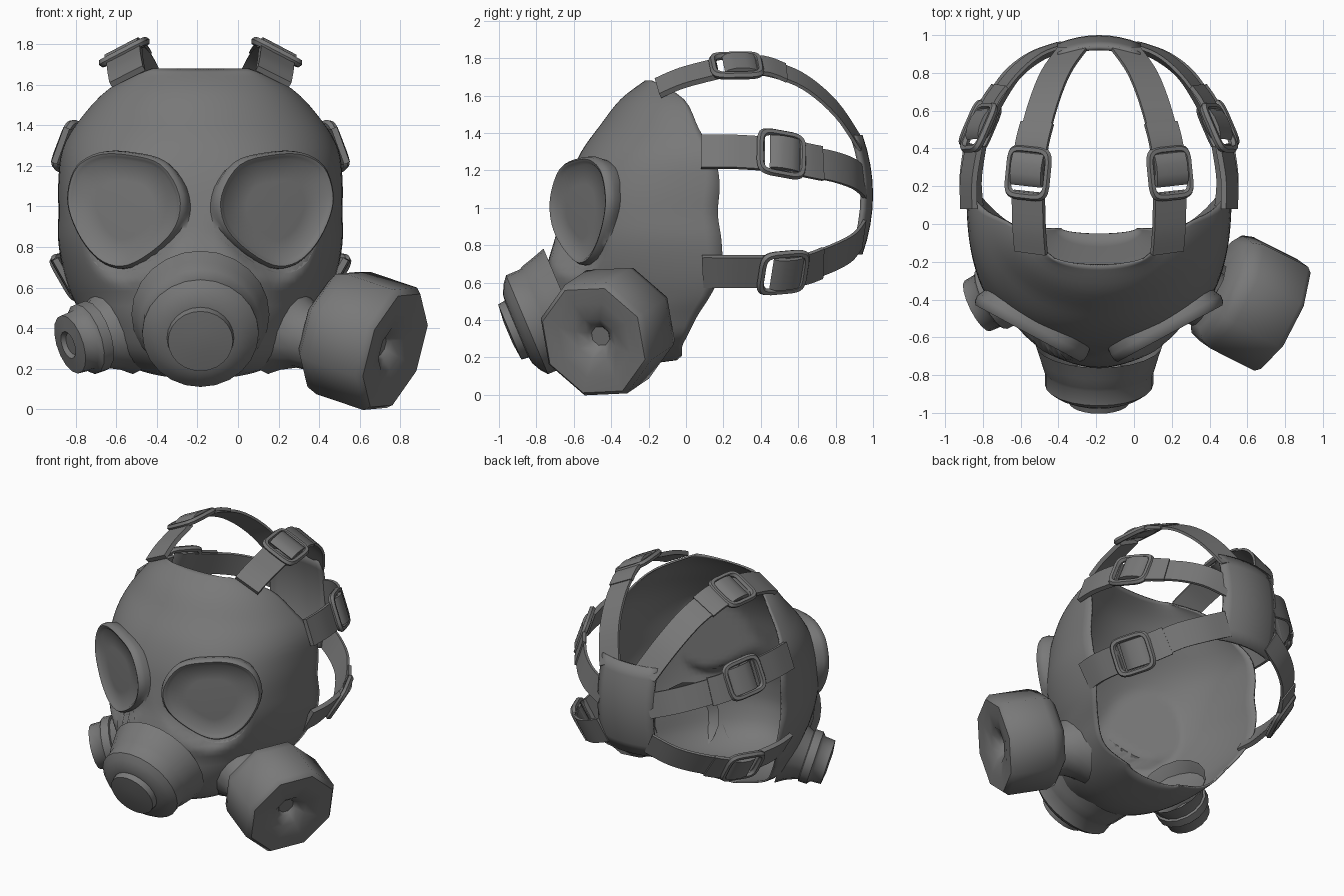
import bpy, math
from mathutils import Vector
from mathutils.bvhtree import BVHTree

if "Cube" in bpy.data.objects:
    bpy.data.objects.remove(bpy.data.objects["Cube"])

CX = -0.185  # the face's symmetry plane
grey = bpy.data.materials.new("dark_grey_rubber")
grey.use_nodes = True
COLOR = (0.19, 0.19, 0.19, 1)
grey.diffuse_color = COLOR
grey.node_tree.nodes["Principled BSDF"].inputs["Base Color"].default_value = COLOR


def make(name, verts, faces, angle=50, thickness=0):
    mesh = bpy.data.meshes.new(name)
    mesh.from_pydata([(v[0] + CX, v[1], v[2]) for v in verts], [], faces)
    mesh.materials.append(grey)
    obj = bpy.data.objects.new(name, mesh)
    bpy.context.collection.objects.link(obj)
    bpy.ops.object.select_all(action="DESELECT")
    obj.select_set(True)
    bpy.context.view_layer.objects.active = obj
    bpy.ops.object.mode_set(mode="EDIT")
    bpy.ops.mesh.select_all(action="SELECT")
    bpy.ops.mesh.normals_make_consistent(inside=False)
    bpy.ops.object.mode_set(mode="OBJECT")
    bpy.ops.object.shade_smooth_by_angle(angle=math.radians(angle))
    if thickness:
        mod = obj.modifiers.new("thickness", "SOLIDIFY")
        mod.thickness = thickness
        mod.offset = -1
    return obj


def loft(name, rings, closed=False, caps=(True, True), angle=50):
    n, m = len(rings[0]), len(rings)
    faces = []
    for i in range(m if closed else m - 1):
        a, b = i * n, (i + 1) % m * n
        faces += [(a + j, a + (j + 1) % n, b + (j + 1) % n, b + j) for j in range(n)]
    if not closed:
        if caps[0]:
            faces.append(tuple(range(n)))
        if caps[1]:
            faces.append(tuple(range((m - 1) * n, m * n)))
    return make(name, [v for r in rings for v in r], faces, angle)


def smooth(points, steps, closed=False):
    """Catmull-Rom resampling of points of any dimension."""
    p = [Vector(q) for q in points]
    n = len(p)
    get = (lambda i: p[i % n]) if closed else (lambda i: p[min(max(i, 0), n - 1)])
    out = []
    for i in range(n if closed else n - 1):
        a, b, c, d = (get(i + k) for k in (-1, 0, 1, 2))
        for k in range(steps):
            t = k / steps
            out.append(0.5 * (2 * b + (c - a) * t + (2 * a - 5 * b + 4 * c - d) * t * t
                              + (3 * b - a - 3 * c + d) * t ** 3))
    return out if closed else out + [p[-1]]


def lathe(name, base, axis, profile, sides, phase=0.0):
    axis = Vector(axis).normalized()
    e1 = axis.cross(Vector((0, 0, 1))).normalized()
    e2 = axis.cross(e1)
    rings = []
    for r, h in profile:
        angles = [phase + math.tau * k / sides for k in range(sides)]
        rings.append([Vector(base) + axis * h + (e1 * math.cos(a) + e2 * math.sin(a)) * r
                      for a in angles])
    return loft(name, rings, caps=(False, True))


# Eye outline and the slanted plane it lies on
EYE = smooth([(.655, 1.07), (.61, 1.2), (.5, 1.265), (.35, 1.265), (.18, 1.215), (.085, 1.06),
              (.10, .91), (.20, .79), (.35, .70), (.47, .715), (.57, .81), (.64, .95)], 4, True)
EYE_MID = Vector((.37, .98))
EYE_OUT = Vector((.468, -.884, 0))


def eye_plane(u):
    return -.725 + .54 * (u - .07)


def eye_scale(u, z):
    d = Vector((u, z)) - EYE_MID
    if d.length < 1e-4:
        return 0
    ref = max(EYE, key=lambda q: (q - EYE_MID).normalized().dot(d.normalized()))
    return d.length / (ref - EYE_MID).length


# Face piece: arcs from the midline (y, z) to the rear edge (x, y, z)
ROWS = smooth([
    (-.22, 1.68, .24, -.18, 1.68), (-.35, 1.58, .45, -.01, 1.58), (-.46, 1.44, .60, .07, 1.42),
    (-.56, 1.30, .68, .15, 1.28), (-.63, 1.14, .70, .18, 1.13), (-.67, .97, .70, .17, .97),
    (-.70, .84, .70, .19, .82), (-.74, .70, .67, .19, .66), (-.76, .55, .62, .13, .53),
    (-.75, .40, .55, .06, .42), (-.66, .24, .48, .01, .32), (-.42, .15, .38, -.02, .26),
    (-.05, .185, .2, -.02, .21)], 4)
COLS = 60
verts, faces = [], []
for my, mz, ex, ey, ez in ROWS:
    # the cheeks are squarer at eye level
    power = 1 - .22 * max(0, 1 - ((mz - 1) / .45) ** 2)
    for c in range(COLS + 1):
        t = math.pi * (c / COLS - .5)
        k = 1 - abs(math.cos(t)) ** power
        x = math.copysign(abs(math.sin(t)) ** power, t) * ex if c * 2 != COLS else 0
        y, z = my + (ey - my) * k, mz + (ez - mz) * k
        # sink the surface behind each eye
        target = eye_plane(abs(x)) + .03
        if y < target:
            w = min(max((1.2 - eye_scale(abs(x), z)) / .2, 0), 1)
            y += (target - y) * w
        verts.append(Vector((x, y, z)))
for r in range(len(ROWS) - 1):
    for c in range(COLS):
        a = r * (COLS + 1) + c
        faces.append((a, a + 1, a + COLS + 2, a + COLS + 1))
make("face_piece", verts, faces, 70, .012)
surface = BVHTree.FromPolygons(verts, faces)

# Raised eye frames with recessed lenses
for side, label in ((1, "left"), (-1, "right")):
    rings = []
    for scale, out in ((1.1, None), (1.01, -.03), (1.0, .0), (.96, .018), (.91, .012),
                       (.86, -.005), (.5, .0)):
        ring = []
        for q in EYE:
            u, z = EYE_MID + (q - EYE_MID) * scale
            p = Vector((u, eye_plane(u), z))
            p = surface.find_nearest(p)[0] if out is None else p + EYE_OUT * out
            ring.append((p.x * side, p.y, p.z))
        rings.append(ring)
    loft(label + "_eye", rings, caps=(False, True), angle=70)

# Front voice valve
lathe("front_valve", (0, -.85, .375), (0, -.92, -.39),
      [(.34, -.24), (.315, -.16), (.298, -.1), (.287, -.08), (.287, 0), (.25, .03), (.2, .055),
       (.165, .06), (.16, .10), (.06, .11)], 24)

# Cheek sockets, the right one ending in a short valve
NECK = [(.24, .02), (.2, .08), (.165, .16)]
for side, label in ((1, "left"), (-1, "right")):
    tail = [(.15, .32)] if side > 0 else [
        (.18, .165), (.18, .22), (.155, .24), (.15, .31), (.07, .32), (.055, .30)]
    lathe(label + "_cheek_socket", (side * .378, -.30, .41), (side * .856, -.43, -.29),
          NECK + tail, 16)

# Filter canister
lathe("filter_canister", (.635, -.33, .4), (.856, -.43, -.29),
      [(.12, -.03), (.26, -.02), (.315, .02), (.335, .08), (.335, .35), (.31, .38), (.22, .375),
       (.12, .355), (.07, .315), (.055, .295)], 8, math.radians(25))


# Straps
HEAD = Vector((0, .3, 1.05))


def frame(p, tangent):
    t = tangent.normalized()
    n = p - HEAD
    n = (n - t * n.dot(t)).normalized()
    return t, t.cross(n), n


def ribbon(name, points, width, thick, lift=0.0):
    path = smooth(points, 5)
    rings = []
    for i, p in enumerate(path):
        _, s, n = frame(p, path[min(i + 1, len(path) - 1)] - path[max(i - 1, 0)])
        rings.append([p + s * a * width / 2 + n * (b * thick / 2 + lift)
                      for a, b in ((-1, -1), (1, -1), (1, 1), (-1, 1))])
    loft(name, rings, angle=40)


def buckle(name, p, tangent, length, width):
    t, s, n = frame(p, tangent)
    p = p + n * .012
    rings = []
    for k in range(24):
        a = math.tau * (k + .5) / 24
        c, d = math.cos(a), math.sin(a)
        outline = (t * math.copysign(abs(c) ** .4, c) * length / 2
                   + s * math.copysign(abs(d) ** .4, d) * width / 2)
        radial = outline.normalized()
        rings.append([p + outline + (radial * math.cos(b) + n * math.sin(b)) * .022
                      for b in (math.tau * j / 6 for j in range(6))])
    loft(name + "_frame", rings, closed=True)
    # strap folded over the middle bar
    rings = [[p + s * e * width * .4 + t * (math.cos(b) * .09 + .02)
              + n * (math.sin(b) * .03 + .005)
              for b in (math.tau * j / 10 for j in range(10))] for e in (-1, 1)]
    loft(name + "_fold", rings)


# name, face tab path, buckle point, rear strap path
STRAPS = (
    ("top", [(.36, -.15, 1.64), (.37, -.02, 1.695), (.375, .17, 1.745)], (.37, .27, 1.75),
     [(.37, .27, 1.75), (.35, .42, 1.75), (.30, .62, 1.68), (.23, .80, 1.53),
      (.14, .93, 1.34)]),
    ("upper", [(.69, .08, 1.30), (.69, .24, 1.30), (.66, .42, 1.29)], (.625, .505, 1.285),
     [(.625, .505, 1.285), (.565, .64, 1.25), (.46, .79, 1.22), (.33, .90, 1.18),
      (.18, .955, 1.13)]),
    ("lower", [(.67, .09, .66), (.68, .24, .66), (.655, .42, .66)], (.62, .515, .66),
     [(.62, .515, .66), (.56, .64, .68), (.46, .79, .735), (.33, .89, .79), (.18, .945, .86)]))
for label, tab, mid, rear in STRAPS:
    for side, hand in ((1, "left"), (-1, "right")):
        def flip(q):
            return Vector((q[0] * side, q[1], q[2]))
        name = hand + "_" + label
        tab_path, rear_path = [flip(q) for q in tab], [flip(q) for q in rear]
        ribbon(name + "_tab", tab_path, .185, .03)
        ribbon(name + "_strap", rear_path, .17, .018)
        ribbon(name + "_strap_end", rear_path[:2] + [rear_path[1].lerp(rear_path[2], .55)],
               .19, .022, .012)
        buckle(name + "_buckle", flip(mid), rear_path[1] - tab_path[-1], .25, .23)

# Curved pad at the back of the head
N = 8
verts = []
for i in range(N + 1):
    for j in range(N + 1):
        x, z = .44 * (i / N - .5), .64 * (j / N - .5)
        verts.append((x, 1 - .9 * x * x - .55 * z * z, 1.07 + z))
faces = [(a, a + 1, a + N + 2, a + N + 1) for i in range(N) for j in range(N)
         for a in [i * (N + 1) + j]]
make("back_pad", verts, faces, 60, .025)
